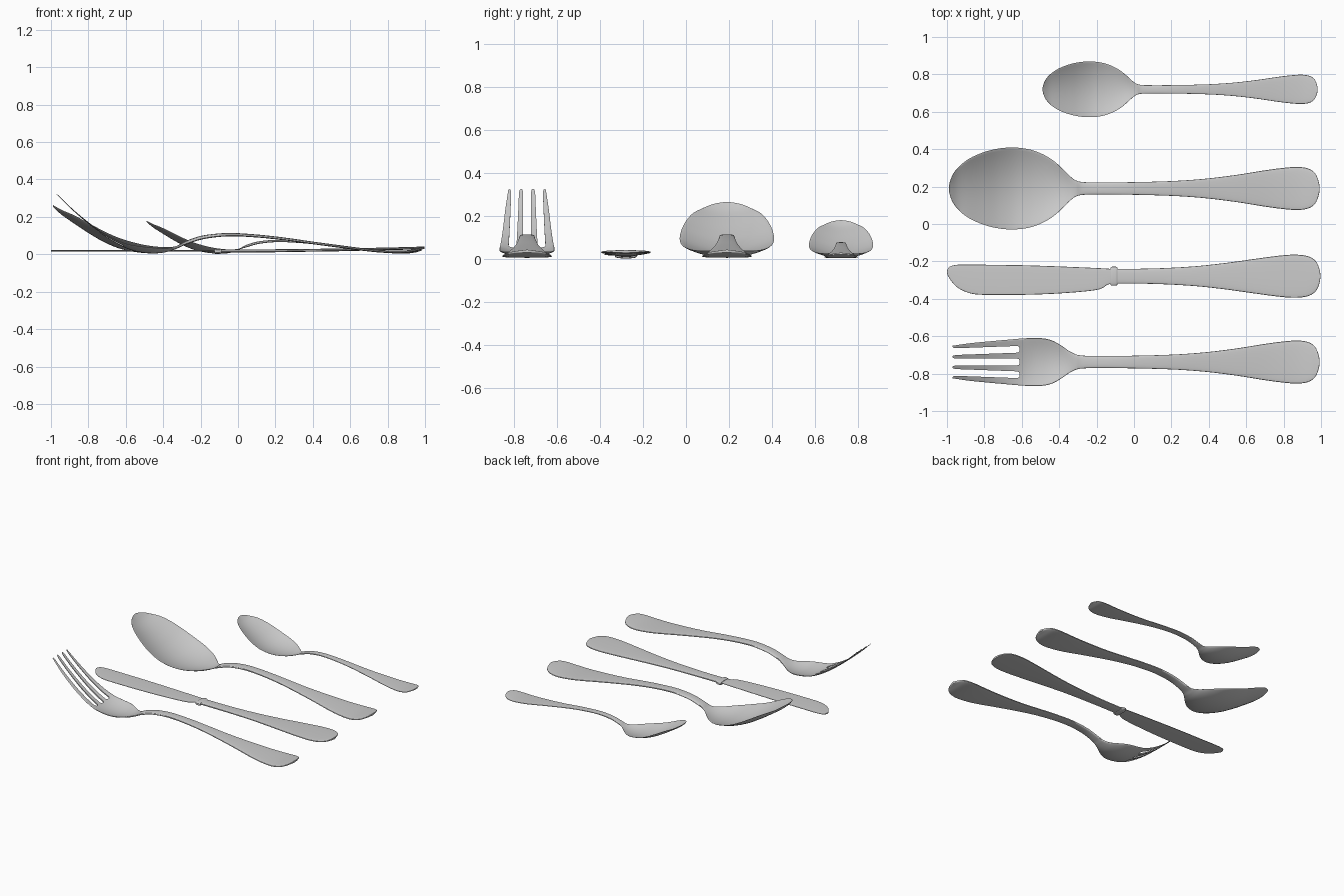
import bpy, bmesh, math
from mathutils import Vector

if "Cube" in bpy.data.objects:
    bpy.data.objects.remove(bpy.data.objects["Cube"])

RING = 32   # points around a cross-section
SUB = 7     # subdivisions between profile stations


def smooth_path(pts):
    """Catmull-Rom through stations (x, yc, half_width, z, dish, thickness)."""
    def ghost(end, inner):
        if end[2] > 0:
            return end
        g = list(inner)
        g[2] = -g[2]          # mirrored station gives a rounded end
        return g
    p = [ghost(pts[0], pts[1])] + list(pts) + [ghost(pts[-1], pts[-2])]
    out = []
    for i in range(1, len(p) - 2):
        for k in range(SUB):
            t = k / SUB
            out.append([0.5 * (2 * b + (c - a) * t + (2 * a - 5 * b + 4 * c - d) * t * t
                               + (3 * b - a - 3 * c + d) * t ** 3)
                        for a, b, c, d in zip(*p[i - 1:i + 3])])
    return out + [list(pts[-1])]


def finish(ob, angle=40):
    bpy.ops.object.select_all(action='DESELECT')
    bpy.context.view_layer.objects.active = ob
    ob.select_set(True)
    bpy.ops.object.shade_smooth_by_angle(angle=math.radians(angle))


def mesh_object(name, bm):
    bmesh.ops.recalc_face_normals(bm, faces=bm.faces)
    me = bpy.data.meshes.new(name)
    bm.to_mesh(me)
    bm.free()
    ob = bpy.data.objects.new(name, me)
    bpy.context.collection.objects.link(ob)
    return ob


def loft(name, pts, offset=(0, 0, 0), scale=(1, 1, 1)):
    """Skin flattened, optionally dished sections along the stations."""
    bm = bmesh.new()
    rings = []
    for x, yc, w, z, dish, t in smooth_path(pts):
        w = max(w, 0.0015)
        ring = []
        for k in range(RING):
            a = 2 * math.pi * k / RING
            s, h = math.cos(a), math.sin(a)
            h = math.copysign(math.sqrt(abs(h)), h)
            co = (x, yc + w * s, z + dish * s * s + 0.5 * t * h)
            ring.append(bm.verts.new([c * f + o for c, f, o in zip(co, scale, offset)]))
        rings.append(ring)
    for r, q in zip(rings, rings[1:]):
        for k in range(RING):
            j = (k + 1) % RING
            bm.faces.new((r[k], r[j], q[j], q[k]))
    bm.faces.new(rings[0])
    bm.faces.new(rings[-1])
    return mesh_object(name, bm)


# Arched handle shared by the spoons and the fork: x, half width, z, thickness
handle = [(x, 0, w, z, 0, t) for x, w, z, t in (
    (-.27, .034, .065, .020), (-.18, .032, .092, .020), (-.05, .033, .105, .018),
    (.10, .036, .098, .016), (.25, .042, .082, .015), (.40, .054, .061, .014),
    (.55, .073, .041, .014), (.70, .097, .022, .014), (.80, .110, .014, .014),
    (.88, .115, .013, .014), (.94, .103, .020, .014), (.975, .070, .030, .014),
    (.993, 0, .036, .014))]

# Spoon bowl, dished and rising to the tip
bowl = [(x, 0, w, z, d, .008) for x, w, z, d in (
    (-.99, 0, .260, .002), (-.975, .062, .244, .010), (-.94, .113, .213, .022),
    (-.88, .160, .171, .039), (-.80, .195, .118, .050), (-.72, .214, .071, .054),
    (-.64, .219, .037, .052), (-.56, .209, .018, .046), (-.49, .184, .010, .038),
    (-.43, .148, .010, .030), (-.38, .104, .017, .020), (-.34, .064, .031, .009),
    (-.31, .043, .046, .002))]

for name, offset, scale in (("tablespoon", (0, .19, 0), (1, 1, 1)),
                            ("teaspoon", (.2455, .72, 0), (.742, .68, .68))):
    finish(loft(name, bowl + handle, offset, scale))

# Fork head, with the slots between the tines cut out afterwards
FY = -.738
head = [(x, 0, w, z, d, t) for x, w, z, d, t in (
    (-.97, .087, .322, 0, .005), (-.88, .100, .235, .001, .007),
    (-.78, .110, .151, .004, .009), (-.69, .118, .087, .010, .010),
    (-.61, .125, .043, .017, .010), (-.55, .128, .022, .024, .010),
    (-.49, .127, .012, .026, .010), (-.44, .116, .010, .024, .010),
    (-.39, .089, .016, .016, .011), (-.35, .061, .028, .007, .013),
    (-.31, .041, .046, .001, .017))]
fork = loft("fork", head + handle, (0, FY, 0))

half = [(-.99, .034), (-.972, .027), (-.966, .021), (-.952, .018), (-.80, .018),
        (-.625, .018), (-.616, .015), (-.612, .008)]
for side in (-1, 0, 1):
    def mid(x):
        return FY + side * (.068 + (x + .62) * .037)
    outline = [(x, mid(x) + h) for x, h in half] + [(x, mid(x) - h) for x, h in half[::-1]]
    bm = bmesh.new()
    face = bm.faces.new([bm.verts.new((x, y, -.1)) for x, y in outline])
    top = bmesh.ops.extrude_face_region(bm, geom=[face])["geom"]
    bmesh.ops.translate(bm, vec=Vector((0, 0, .7)),
                        verts=[v for v in top if isinstance(v, bmesh.types.BMVert)])
    cutter = mesh_object("slot_cutter", bm)
    cutter.hide_render = True
    mod = fork.modifiers.new("slot", 'BOOLEAN')
    mod.operation, mod.solver, mod.object = 'DIFFERENCE', 'EXACT', cutter
    bpy.context.view_layer.objects.active = fork
    bpy.ops.object.modifier_apply(modifier=mod.name)
    bpy.data.objects.remove(cutter)
finish(fork)

# Knife blade: x, back edge, cutting edge
blade = [(x, (a + b) / 2, (a - b) / 2, .020, 0, .008) for x, a, b in (
    (-1.0, -.258, -.258), (-.99, -.231, -.285), (-.96, -.220, -.325), (-.92, -.217, -.354),
    (-.86, -.217, -.374), (-.78, -.218, -.379), (-.62, -.220, -.379), (-.45, -.225, -.374),
    (-.30, -.231, -.364), (-.21, -.235, -.354), (-.17, -.237, -.343), (-.14, -.239, -.324),
    (-.10, -.240, -.318))]
finish(loft("knife_blade", blade))

# Knife handle, almost flat
grip = [(x, -.279, w, z, 0, t) for x, w, z, t in (
    (-.10, .039, .018, .018), (.05, .040, .018, .017), (.20, .045, .019, .016),
    (.35, .055, .021, .015), (.50, .072, .023, .015), (.65, .093, .026, .014),
    (.78, .110, .029, .014), (.87, .115, .031, .014), (.94, .103, .033, .014),
    (.98, .068, .034, .014), (.997, 0, .034, .014))]
finish(loft("knife_handle", grip))

# Bolster collar between blade and handle
collar = [(x, -.279, w, .016, 0, t) for x, w, t in (
    (-.126, .046, .022), (-.120, .050, .027), (-.107, .051, .028),
    (-.095, .050, .027), (-.089, .046, .022))]
finish(loft("knife_bolster", collar))
